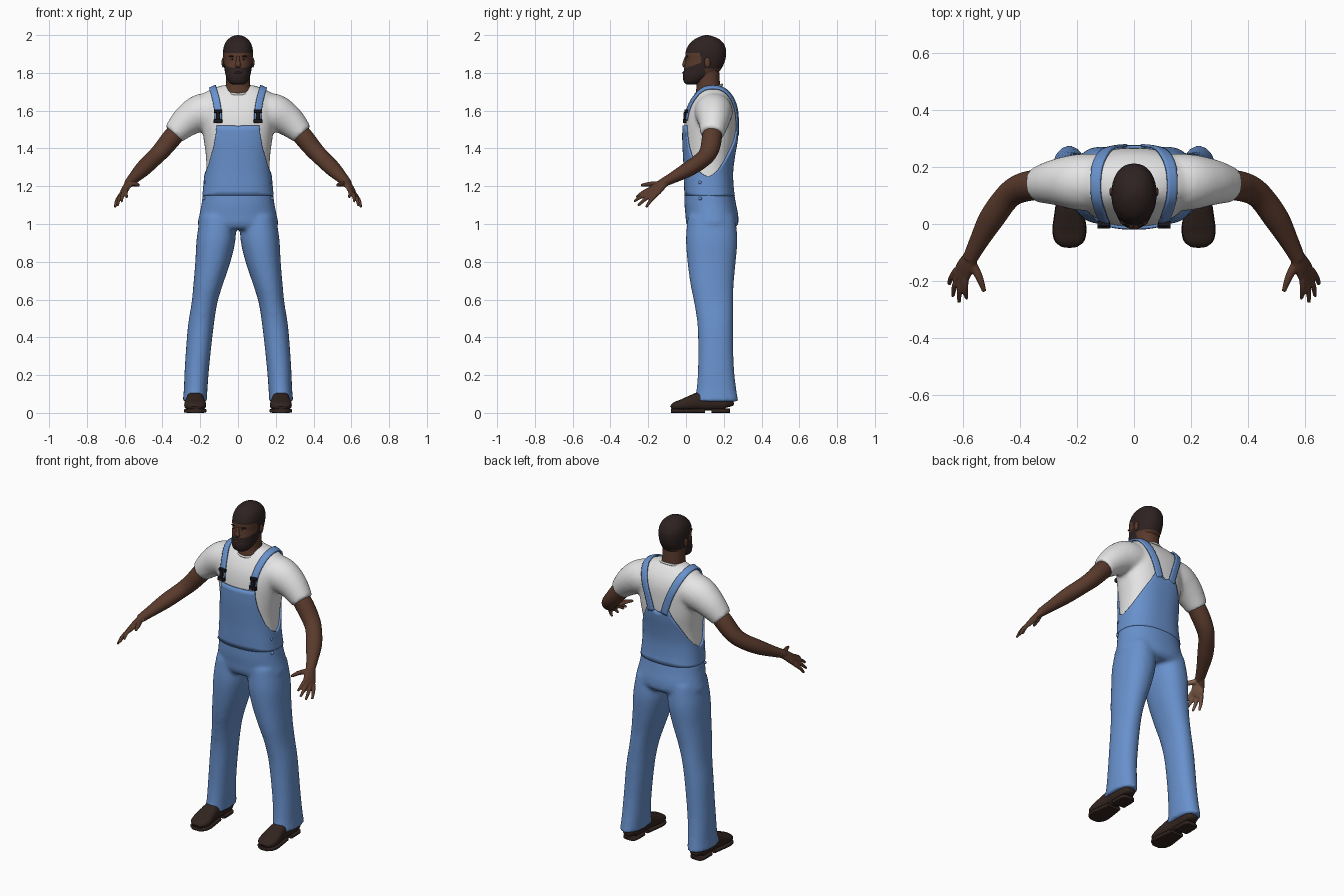
import bpy, bmesh, math
from mathutils import Vector, Matrix

if "Cube" in bpy.data.objects:
    bpy.data.objects.remove(bpy.data.objects["Cube"])


def material(name, rgb):
    m = bpy.data.materials.new(name)
    m.use_nodes = True
    m.diffuse_color = (*rgb, 1)
    bsdf = next(n for n in m.node_tree.nodes if n.type == 'BSDF_PRINCIPLED')
    bsdf.inputs["Base Color"].default_value = (*rgb, 1)
    bsdf.inputs["Roughness"].default_value = 0.8
    return m


SKIN = material("skin brown", (.10, .042, .025))
PALM = material("palm tan", (.25, .13, .08))
HAIR = material("hair dark brown", (.027, .016, .015))
WHITE = material("shirt white", (.78, .78, .78))
DENIM = material("denim blue", (.14, .285, .61))
LEATHER = material("shoe leather", (.032, .018, .014))
BLACK = material("buckle black", (.01, .01, .012))
LIPS = material("lip brown", (.09, .03, .025))
EYE = material("eye grey", (.4, .38, .36))


# ---------- helpers ----------
def spline(rows, k=5):
    """Smoothly resample rows of numbers."""
    r = [Vector(p) for p in rows]
    out = []
    for i in range(len(r) - 1):
        a, b, c, d = r[max(i - 1, 0)], r[i], r[i + 1], r[min(i + 2, len(r) - 1)]
        for j in range(k):
            t = j / k
            out.append((b * 2 + (c - a) * t + (a * 2 - b * 5 + c * 4 - d) * t**2
                        + (b * 3 - a - c * 3 + d) * t**3) * .5)
    return out + [r[-1]]


def at(rows, key):
    """Linear look-up in rows sorted by their first number."""
    for a, b in zip(rows, rows[1:]):
        if key <= b[0]:
            return Vector(a).lerp(Vector(b), max(0, (key - a[0]) / (b[0] - a[0])))
    return Vector(rows[-1])


def power(v, e):
    return math.copysign(abs(v) ** (2 / e), v)


def oval(c, u, v, e, n):
    angles = [2 * math.pi * i / n for i in range(n)]
    return [c + u * power(math.cos(t), e) + v * power(math.sin(t), e) for t in angles]


def skin_rings(bm, rings, cap=True, closed=True):
    vs = [[bm.verts.new(p) for p in ring] for ring in rings]
    n = len(vs[0])
    for a, b in zip(vs, vs[1:]):
        for i in range(n if closed else n - 1):
            bm.faces.new((a[i], a[(i + 1) % n], b[(i + 1) % n], b[i]))
    if cap:
        bm.faces.new(vs[0])
        bm.faces.new(vs[-1])


def stack(bm, rows, e=2.2, n=40, k=5, s=1):
    """Horizontal ovals; rows are z, x from, x to, y from, y to."""
    skin_rings(bm, [oval(Vector((s * (x0 + x1) / 2, (y0 + y1) / 2, z)),
                         Vector(((x1 - x0) / 2, 0, 0)), Vector((0, (y1 - y0) / 2, 0)), e, n)
                    for z, x0, x1, y0, y1 in spline(rows, k)])


def wide(rows):
    return [(z, -a, a, y0, y1) for z, a, y0, y1 in rows]


def tube(bm, pts, side=None, e=2, n=24, k=4, s=1):
    """Ovals across a path; points are x, y, z, side radius, up radius."""
    p = spline([(s * q[0], *q[1:]) for q in pts], k)
    rings = []
    for i, q in enumerate(p):
        d = (p[min(i + 1, len(p) - 1)].to_3d() - p[max(i - 1, 0)].to_3d()).normalized()
        u = (side - d * side.dot(d) if side else d.cross(Vector((0, 0, 1)))).normalized()
        rings.append(oval(q.to_3d(), u * q[3], u.cross(d) * q[4], e, n))
    skin_rings(bm, rings)


def make(name, bm, *mats):
    bmesh.ops.recalc_face_normals(bm, faces=bm.faces)
    me = bpy.data.meshes.new(name)
    bm.to_mesh(me)
    bm.free()
    me.shade_smooth()
    me.set_sharp_from_angle(angle=math.radians(50))
    ob = bpy.data.objects.new(name, me)
    bpy.context.collection.objects.link(ob)
    for m in mats:
        me.materials.append(m)
    return ob


def modify(ob, kind, **settings):
    mod = ob.modifiers.new(kind.title(), kind)
    for key, value in settings.items():
        setattr(mod, key, value)
    return mod


def fuse(ob, voxel, smooth):
    """Merge overlapping volumes into one smooth skin."""
    mats = list(ob.data.materials)
    modify(ob, 'REMESH', mode='VOXEL', voxel_size=voxel, use_smooth_shade=True)
    modify(ob, 'SMOOTH', factor=.5, iterations=smooth)
    dg = bpy.context.evaluated_depsgraph_get()
    me = bpy.data.meshes.new_from_object(ob.evaluated_get(dg))
    ob.modifiers.clear()
    ob.data = me
    me.materials.clear()
    for m in mats:
        me.materials.append(m)
    me.shade_smooth()


def blobs(name, mat, loc, size, box=False):
    """A ball or box, paired left and right unless it is central."""
    bm = bmesh.new()
    for s in ((1, -1) if loc[0] else (1,)):
        m = Matrix.Translation((s * loc[0], *loc[1:])) @ Matrix.Diagonal((*size, 1))
        if box:
            bmesh.ops.create_cube(bm, size=2, matrix=m)
        else:
            bmesh.ops.create_uvsphere(bm, u_segments=20, v_segments=12, radius=1, matrix=m)
    return make(name, bm, mat)


# ---------- shirt: chest and short sleeves fused ----------
TORSO = wide([(1.14, .18, .002, .25), (1.2, .174, 0, .242), (1.28, .168, -.002, .24),
              (1.36, .17, -.006, .25), (1.45, .182, -.01, .265), (1.54, .195, -.007, .268),
              (1.61, .2, .008, .265), (1.66, .195, .033, .25), (1.695, .175, .058, .228),
              (1.72, .125, .078, .205), (1.735, .08, .09, .185)])
bm = bmesh.new()
stack(bm, TORSO, e=2.4, n=48)
for s in (1, -1):
    tube(bm, [(.1, .145, 1.6, .1, .09), (.19, .147, 1.59, .1, .1), (.27, .147, 1.545, .083, .084),
              (.342, .138, 1.475, .062, .06)], s=s)
shirt = make("shirt", bm, WHITE)
fuse(shirt, .011, 6)

curve = bpy.data.curves.new("shirt_collar", 'CURVE')
curve.dimensions = '3D'
curve.bevel_depth = .006
line = curve.splines.new('POLY')
line.points.add(39)
for i, p in enumerate(line.points):
    t = math.tau * i / 40
    p.co = (.076 * math.cos(t), .121 + .07 * math.sin(t), 1.712 + .025 * math.sin(t), 1)
line.use_cyclic_u = True
curve.materials.append(WHITE)
bpy.context.collection.objects.link(bpy.data.objects.new("shirt_collar", curve))

# ---------- overalls: hips and legs fused ----------
bm = bmesh.new()
stack(bm, wide([(.972, .19, .02, .25), (1.0, .213, .002, .276), (1.05, .204, -.003, .276),
                (1.1, .194, -.008, .266), (1.15, .187, -.008, .257), (1.2, .178, -.006, .247)]), n=48)
for s in (1, -1):
    stack(bm, [(.06, .165, .293, .04, .278), (.12, .162, .287, .055, .267), (.25, .152, .281, .064, .253),
               (.45, .13, .266, .062, .249), (.58, .11, .246, .044, .25), (.68, .08, .236, .024, .252),
               (.8, .04, .226, .008, .263), (.92, .013, .219, 0, .272), (1.04, .012, .2, .01, .26)], s=s)
trousers = make("overall_trousers", bm, DENIM)
fuse(trousers, .011, 5)

# Bib: a fitted shell whose top edge dips under the arms
EDGE = [(0, 1.52), (30, 1.522), (33, 1.475), (40, 1.41), (46, 1.38), (60, 1.31), (75, 1.27),
        (90, 1.25), (110, 1.285), (125, 1.33), (140, 1.385), (155, 1.445), (165, 1.5), (180, 1.47)]
DENSE = spline(TORSO)


def bib_point(deg, f):
    z = 1.15 + (at(EDGE, min(deg, 360 - deg))[1] - 1.15) * f
    _, x0, x1, y0, y1 = at(DENSE, z)
    t = math.radians(deg)
    return Vector(((x1 + .01) * power(math.sin(t), 2.4),
                   (y0 + y1) / 2 - ((y1 - y0) / 2 + .01) * power(math.cos(t), 2.4), z))


bm = bmesh.new()
skin_rings(bm, [[bib_point(3 * i, j / 14) for i in range(120)] for j in range(15)], cap=False)
bib = make("overall_bib", bm, DENIM)
modify(bib, 'SOLIDIFY', thickness=.012, offset=-1)

# Shoulder straps laid onto the shirt
bm = bmesh.new()
path = spline([(.106, -.005, 1.55), (.108, .005, 1.6), (.118, .03, 1.66), (.13, .07, 1.705), (.135, .135, 1.725),
               (.125, .2, 1.7), (.1, .24, 1.64), (.07, .268, 1.56), (.042, .27, 1.47)])
ribbon = []
for i, p in enumerate(path):
    d = (path[min(i + 1, len(path) - 1)] - path[max(i - 1, 0)]).normalized()
    u = (Vector((1, 0, 0)) - d * d.x).normalized() * .02
    ribbon.append([p + u * w for w in (-1, -.5, 0, .5, 1)])
skin_rings(bm, ribbon, cap=False, closed=False)
straps = make("overall_straps", bm, DENIM)
modify(straps, 'SHRINKWRAP', target=shirt, wrap_mode='ABOVE_SURFACE', offset=.009)
modify(straps, 'SOLIDIFY', thickness=.01, offset=0)
modify(straps, 'MIRROR')

# Buckles and side buttons
for part, y, z, w, h in (("top", .001, 1.597, .022, .009), ("middle", -.004, 1.57, .011, .022),
                         ("bottom", -.007, 1.545, .023, .011)):
    buckle = blobs("buckle_" + part, BLACK, (.106, y, z), (w, .009, h), box=True)
    modify(buckle, 'BEVEL', width=.003, segments=2)
for i, z in enumerate((1.22, 1.135)):
    blobs("side_button_%d" % (i + 1), DENIM, (.172 + .008 * i, .075, z), (.009, .009, .009))

# ---------- shoes ----------
bm = bmesh.new()
for s in (1, -1):
    tube(bm, [(.227, y, h / 2 + .012, a, h / 2) for y, a, h in (
        (.23, .025, .04), (.218, .042, .075), (.15, .046, .1), (.08, .047, .1), (.03, .053, .082),
        (-.02, .058, .06), (-.058, .05, .045), (-.077, .026, .025))], e=2.6, s=s)
    for sole in (((.1, .044), (.03, .054), (-.02, .06), (-.06, .052), (-.08, .028)),
                 ((.232, .028), (.215, .044), (.135, .046))):
        tube(bm, [(.227, y, .011, a, .011) for y, a in sole], e=5, s=s)
make("shoes", bm, LEATHER)

# ---------- arms and hands ----------
bm = bmesh.new()
across = Vector((.58, .58, -.58))
tube(bm, [(.28, .147, 1.53, .045, .045), (.345, .138, 1.462, .053, .052), (.4, .125, 1.395, .051, .048),
          (.445, .095, 1.348, .046, .044), (.5, .02, 1.295, .045, .041), (.545, -.06, 1.25, .034, .031),
          (.578, -.125, 1.217, .026, .023)])
tube(bm, [(.565, -.1, 1.23, .024, .02), (.585, -.135, 1.205, .033, .019), (.6, -.165, 1.178, .039, .017),
          (.612, -.19, 1.158, .036, .013)], side=across)
knuckle = Vector((.608, -.178, 1.167))
tips = [(.588, -.262, 1.14), (.615, -.276, 1.118), (.637, -.255, 1.096), (.65, -.212, 1.088)]
for i, tip in enumerate(tips):
    root = knuckle + across * (.019 * (i - 1.5))
    mid = root.lerp(Vector(tip), .55) + Vector((.004, 0, .005))
    tube(bm, [(*root, .012, .012), (*mid, .0105, .0105), (*tip, .007, .007)], side=across, n=12)
tube(bm, [(.575, -.13, 1.21, .018, .016), (.545, -.185, 1.212, .014, .013), (.526, -.238, 1.205, .008, .008)], n=12)
arms = make("arms", bm, SKIN, PALM)
fuse(arms, .005, 3)
palm_way = Vector((-.72, .03, -.7))
for f in arms.data.polygons:
    f.material_index = int(f.center.y < -.125 and f.normal.dot(palm_way) > .4)
modify(arms, 'MIRROR')

# ---------- neck and head ----------
bm = bmesh.new()
stack(bm, wide([(1.64, .085, .045, .19), (1.7, .073, .052, .187), (1.74, .064, .056, .18), (1.82, .062, .05, .175)]))
make("neck", bm, SKIN)

bm = bmesh.new()
stack(bm, wide([(1.738, .028, .005, .055), (1.75, .048, -.01, .08), (1.78, .063, -.017, .14),
                (1.81, .07, -.012, .178), (1.84, .075, -.007, .197), (1.87, .077, -.002, .208),
                (1.9, .079, -.003, .212), (1.93, .077, .004, .21), (1.96, .067, .024, .196),
                (1.982, .048, .052, .17), (1.994, .028, .08, .14), (2.0, .006, .1, .118)]), n=72)
head = make("head", bm, SKIN, HAIR)
for f in head.data.polygons:
    x, y, z = f.center
    beard = y < .1 and z < 1.826 + .35 * max(y, 0)
    hair = z > 1.907 or (y > .07 and z > 1.89) or (y > .082 and z > 1.822)
    f.material_index = int(beard or hair)

bm = bmesh.new()
tube(bm, [(0, .002, 1.885, .008, .008), (0, -.004, 1.862, .01, .01), (0, -.008, 1.843, .017, .012),
          (0, -.003, 1.832, .012, .008)], side=Vector((1, 0, 0)))
make("nose", bm, SKIN)
blobs("ears", SKIN, (.079, .113, 1.855), (.008, .016, .027))
blobs("eyes", EYE, (.03, .011, 1.872), (.011, .009, .005))
blobs("irises", BLACK, (.03, .006, 1.872), (.005, .005, .005))
blobs("eyebrows", HAIR, (.032, .006, 1.888), (.018, .008, .004))
blobs("mouth", LIPS, (0, -.01, 1.801), (.022, .01, .006))
